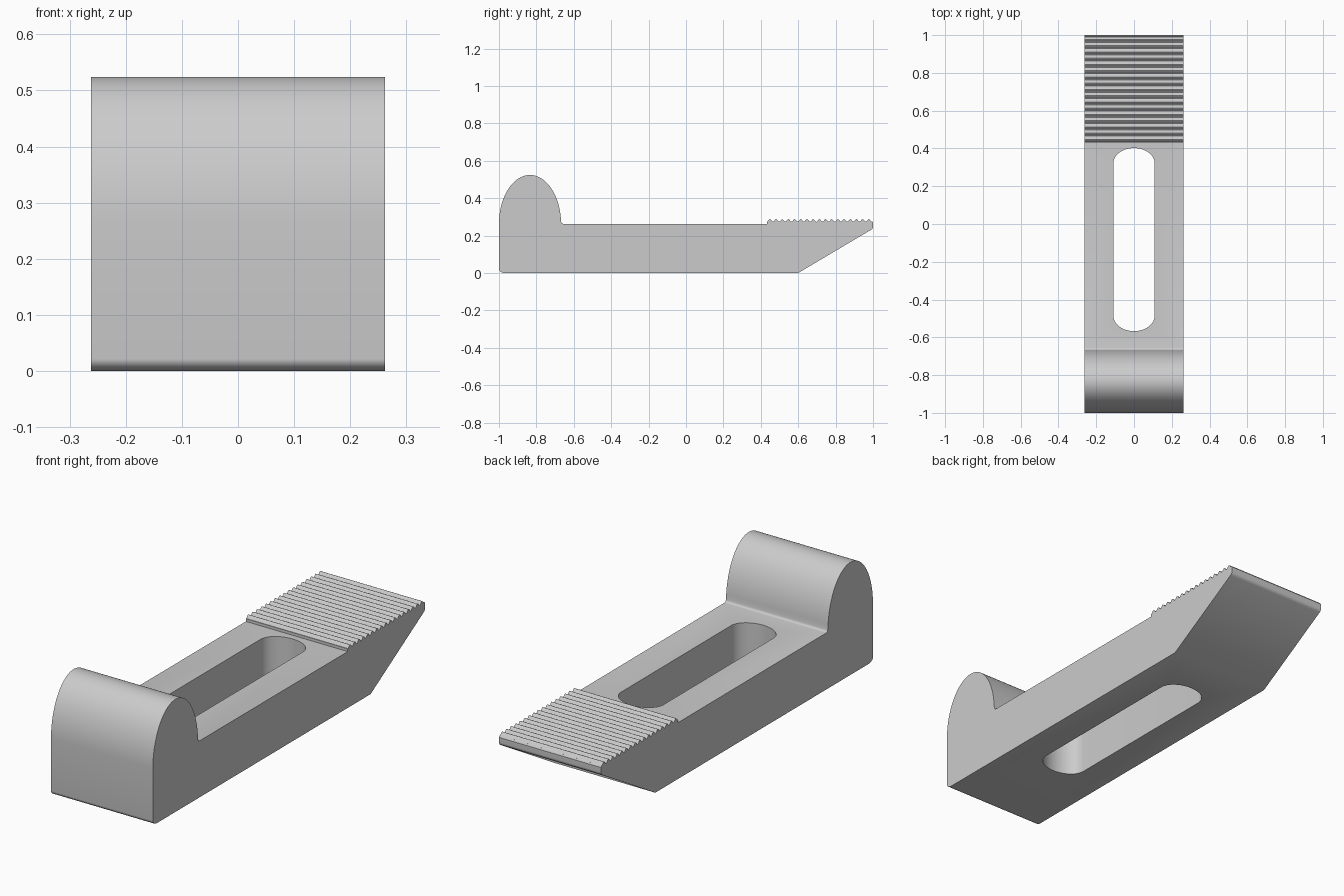
import bpy, bmesh
from math import sin, cos, pi, radians

if "Cube" in bpy.data.objects:
    bpy.data.objects.remove(bpy.data.objects["Cube"])

HALF_W = 0.262


def arc(cu, cv, ru, rv, a0, a1, n):
    """Points along an elliptical arc, angles in degrees."""
    return [(cu + ru * cos(radians(a0 + (a1 - a0) * i / n)),
             cv + rv * sin(radians(a0 + (a1 - a0) * i / n))) for i in range(n + 1)]


def prism(name, points, vector):
    """Extrude a closed outline of 3D points along a vector."""
    bm = bmesh.new()
    face = bm.faces.new([bm.verts.new(p) for p in points])
    new = bmesh.ops.extrude_face_region(bm, geom=[face])["geom"]
    bmesh.ops.translate(bm, vec=vector, verts=[v for v in new if isinstance(v, bmesh.types.BMVert)])
    bmesh.ops.recalc_face_normals(bm, faces=bm.faces)
    mesh = bpy.data.meshes.new(name)
    bm.to_mesh(mesh)
    bm.free()
    obj = bpy.data.objects.new(name, mesh)
    bpy.context.collection.objects.link(obj)
    return obj


# Side outline (y, z): rounded heel, domed head, flat bar top
outline = arc(-0.97, 0.022, 0.03, 0.022, 270, 180, 8)
outline += arc(-0.834, 0.262, 0.166, 0.262, 180, 4, 44)
outline += arc(-0.656, 0.274, 0.011, 0.011, 180, 270, 4)

# Serrated grip: step up, then a row of rounded ridges
RIDGES, STEPS, START, END = 17, 12, 0.432, 0.994
outline += [(START, 0.262), (START, 0.275)]
for i in range(1, RIDGES * STEPS):
    t = i / STEPS
    outline.append((START + (END - START) * t / RIDGES, 0.281 - 0.007 * cos(2 * pi * t)))

# Rounded tip and sloped underside
outline += [(0.995, 0.277), (1.0, 0.27)]
outline += arc(0.978, 0.248, 0.022, 0.02, 0, -60, 8)
outline += [(0.6, 0.0)]

clamp = prism("clamp_bar", [(-HALF_W, y, z) for y, z in outline], (2 * HALF_W, 0, 0))

# Long slot through the bar
slot_outline = arc(0, 0.322, 0.109, 0.08, 0, 180, 32) + arc(0, -0.487, 0.109, 0.08, 180, 360, 32)
slot = prism("slot_cutter", [(x, y, -0.2) for x, y in slot_outline], (0, 0, 0.8))
slot.hide_render = True

cut = clamp.modifiers.new("slot", 'BOOLEAN')
cut.operation = 'DIFFERENCE'
cut.solver = 'EXACT'
cut.object = slot
bpy.context.view_layer.objects.active = clamp
clamp.select_set(True)
slot.select_set(False)
bpy.ops.object.modifier_apply(modifier=cut.name)
bpy.data.objects.remove(slot)

# Plain grey metal
grey = bpy.data.materials.new("grey_metal")
grey.diffuse_color = (0.6, 0.6, 0.6, 1)
grey.use_nodes = True
grey.node_tree.nodes["Principled BSDF"].inputs["Base Color"].default_value = grey.diffuse_color
clamp.data.materials.clear()
clamp.data.materials.append(grey)
bpy.ops.object.shade_smooth_by_angle(angle=radians(35))
